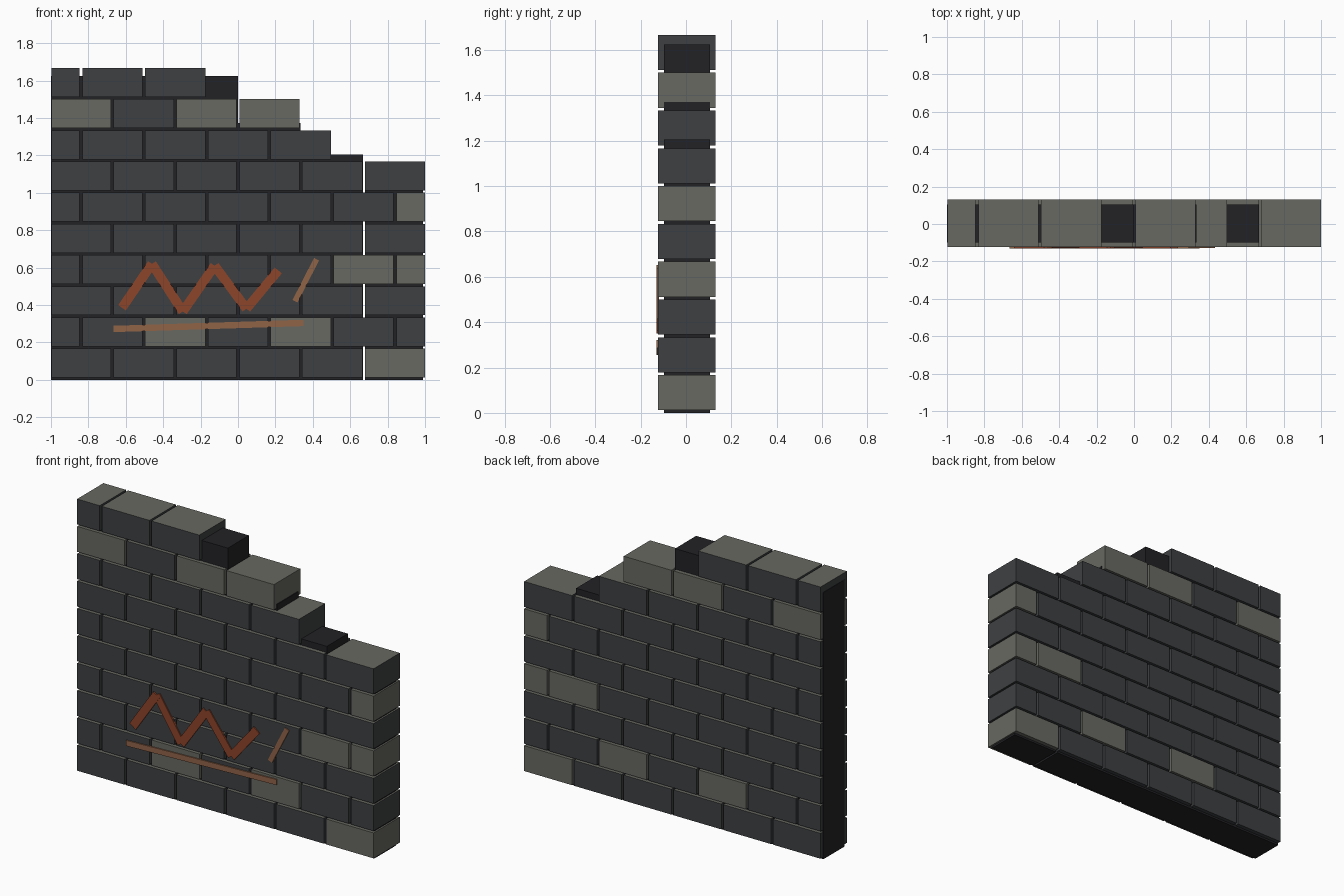
import bpy, bmesh, math
from mathutils import Matrix, Vector

if "Cube" in bpy.data.objects:
    bpy.data.objects.remove(bpy.data.objects["Cube"])


def material(name, rgb):
    m = bpy.data.materials.new(name)
    m.diffuse_color = (*rgb, 1)
    m.use_nodes = True
    m.node_tree.nodes["Principled BSDF"].inputs["Base Color"].default_value = m.diffuse_color
    return m


DARK = material("dark_stone", (0.048, 0.051, 0.054))
PALE = material("pale_stone", (0.138, 0.138, 0.122))
MORTAR = material("mortar", (0.016, 0.016, 0.019))
RUST = material("rust_paint", (0.27, 0.058, 0.023))
TAN = material("tan_paint", (0.285, 0.127, 0.064))


def add_box(bm, lo, hi, rot=Matrix()):
    """Add a box between two corners; returns its faces."""
    lo, hi = Vector(lo), Vector(hi)
    size = hi - lo
    mat = Matrix.Translation((lo + hi) / 2) @ rot @ Matrix.Diagonal((*size, 1))
    verts = bmesh.ops.create_cube(bm, size=1, matrix=mat)["verts"]
    return list({f for v in verts for f in v.link_faces})


def finish(bm, name, mats):
    me = bpy.data.meshes.new(name)
    bm.to_mesh(me)
    bm.free()
    for m in mats:
        me.materials.append(m)
    ob = bpy.data.objects.new(name, me)
    bpy.context.collection.objects.link(ob)
    return ob


# Brick courses: running bond, every other course shifted half a brick
GAP, COURSE = 0.014, 1.667 / 10
PITCH = (2 + GAP) / 6
FRONT, BACK = -0.123, 0.13
counts = [6, 7, 6, 7, 6, 7, 6, 5, 4, 3]          # bricks left standing per course
pale = {0: [5], 1: [2, 4], 3: [5, 6], 5: [6], 8: [0, 2, 3]}

for row, count in enumerate(counts):
    bm = bmesh.new()
    start = -1 - (PITCH / 2 if row % 2 else 0)
    for k in range(count):
        x0 = max(start + k * PITCH, -0.998)
        x1 = min(start + (k + 1) * PITCH - GAP, 1)
        faces = add_box(bm, (x0, FRONT, row * COURSE + 0.012),
                        (x1, BACK, (row + 1) * COURSE))
        # Dark bricks keep a pale weathered top
        for f in faces:
            f.normal_update()
            f.material_index = int(k in pale.get(row, []) or f.normal.z > 0.5)
    finish(bm, f"brick_course_{row + 1}", [DARK, PALE])

# Recessed mortar core, stepping down to the right
for i, (x0, x1, top) in enumerate([(-1, 0, 1.625), (0, 0.333, 1.372),
                                   (0.333, 0.667, 1.205), (0.68, 0.99, 1.15)]):
    bm = bmesh.new()
    add_box(bm, (x0, -0.098, 0), (x1, 0.105, top))
    finish(bm, f"mortar_core_{i + 1}", [MORTAR])


# Painted strokes on the front face
def stroke(bm, a, b, width, front):
    dx, dz = b[0] - a[0], b[1] - a[1]
    length = math.hypot(dx, dz)
    c = Vector(((a[0] + b[0]) / 2, 0, (a[1] + b[1]) / 2))
    half = Vector((length / 2, 0, width / 2))
    lo, hi = c - half, c + half
    lo.y, hi.y = front, -0.118
    add_box(bm, lo, hi, Matrix.Rotation(-math.atan2(dz, dx), 4, 'Y'))


zigzag = [(-0.62, 0.385), (-0.46, 0.62), (-0.295, 0.365),
          (-0.125, 0.61), (0.045, 0.38), (0.215, 0.585)]
bm = bmesh.new()
for i, (a, b) in enumerate(zip(zigzag, zigzag[1:])):
    stroke(bm, a, b, 0.05, -0.130 + 0.0005 * (i % 2))
finish(bm, "zigzag_paint", [RUST])

bm = bmesh.new()
stroke(bm, (0.305, 0.42), (0.42, 0.645), 0.03, -0.129)
finish(bm, "slash_paint", [TAN])

bm = bmesh.new()
stroke(bm, (-0.665, 0.272), (0.35, 0.304), 0.034, -0.130)
finish(bm, "underline_paint", [TAN])
